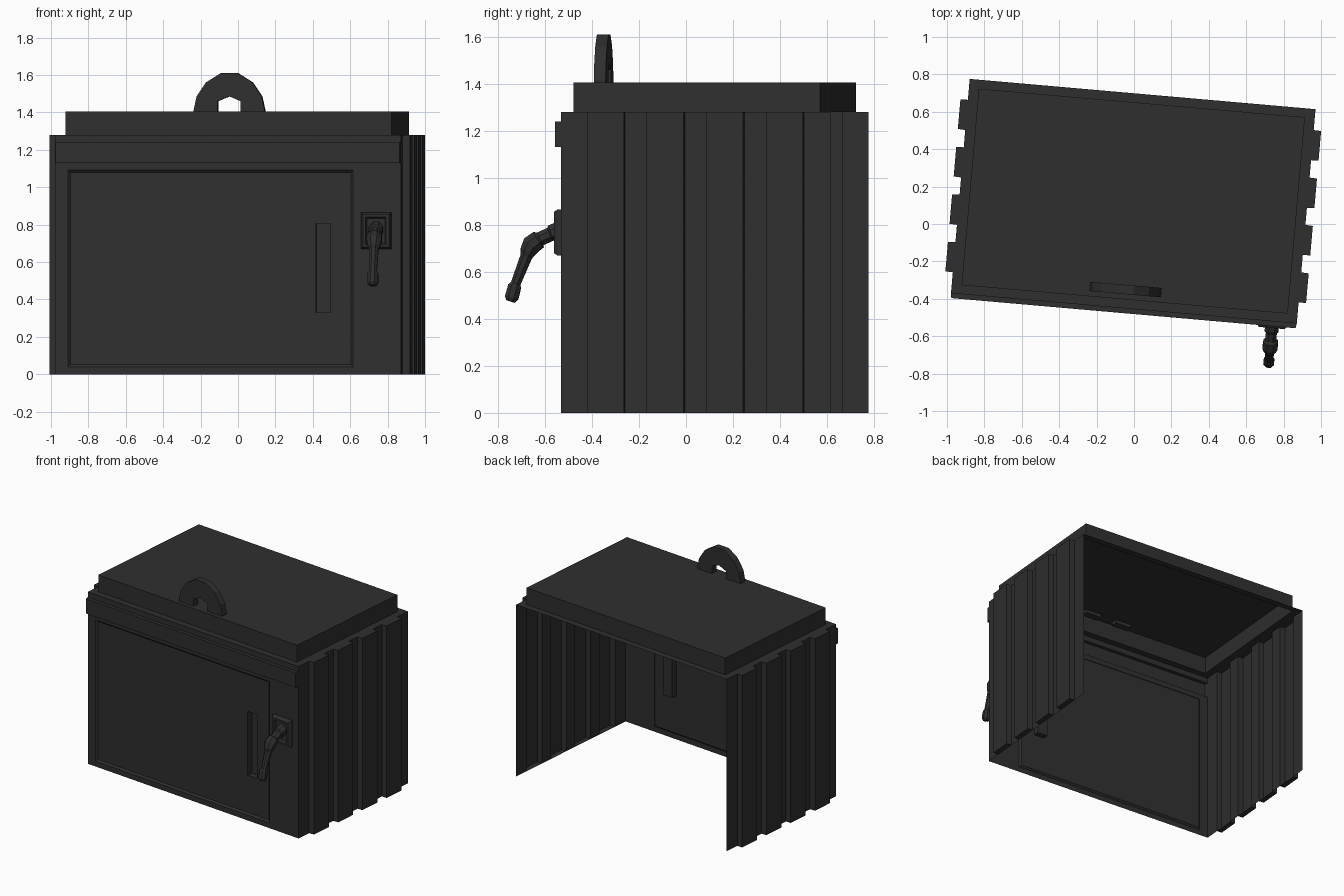
import bpy, bmesh, math
from mathutils import Vector, Matrix

if "Cube" in bpy.data.objects:
    bpy.data.objects.remove(bpy.data.objects["Cube"])

# the whole box is turned five degrees about z
PLACE = Matrix.Translation((-0.004, 0.122, 0)) @ Matrix.Rotation(math.radians(-5), 4, 'Z')
HW, HD, H = 0.928, 0.575, 1.28      # half width, half depth, wall height
mat = bpy.data.materials.new("charcoal")
mat.diffuse_color = (0.028, 0.028, 0.028, 1)
mat.use_nodes = True
mat.node_tree.nodes["Principled BSDF"].inputs["Base Color"].default_value = mat.diffuse_color


def finish(name, bm, smooth=False):
    bmesh.ops.remove_doubles(bm, verts=bm.verts, dist=1e-5)
    bmesh.ops.recalc_face_normals(bm, faces=bm.faces)
    mid = Vector((0, 0, 0.6))
    if any(e.is_boundary for e in bm.edges):
        # open sheets face away from the middle of the box
        s = sum(f.normal.dot(f.calc_center_median() - mid) * f.calc_area() for f in bm.faces)
        if s < 0:
            bmesh.ops.reverse_faces(bm, faces=bm.faces)
    me = bpy.data.meshes.new(name)
    bm.to_mesh(me)
    bm.free()
    me.materials.append(mat)
    ob = bpy.data.objects.new(name, me)
    bpy.context.collection.objects.link(ob)
    ob.matrix_world = PLACE
    return ob


def nested(name, rects, to3d):
    """Skin nested rectangles (a0, a1, b0, b1, depth) and close the last one."""
    bm = bmesh.new()
    prev = None
    for a0, a1, b0, b1, d in rects:
        ring = [bm.verts.new(to3d(a, b, d)) for a, b in ((a0, b0), (a1, b0), (a1, b1), (a0, b1))]
        if prev:
            for i in range(4):
                j = (i + 1) % 4
                bm.faces.new((prev[i], prev[j], ring[j], ring[i]))
        prev = ring
    bm.faces.new(prev)
    return finish(name, bm)


def on_front(a, b, d):
    return (a, -HD - d, b)


def on_top(a, b, d):
    return (a, b, d)


# front wall with recessed door and finger slot
nested("front_wall_and_door", [
    (-HW, HW, 0, 1.11, 0),
    (-0.859, 0.672, 0.04, 1.092, 0),
    (-0.847, 0.660, 0.052, 1.08, -0.012),
    (0.471, 0.551, 0.33, 0.805, -0.012),
    (0.471, 0.551, 0.33, 0.805, -0.055)], on_front)

# protruding band above the door
nested("front_band", [
    (-HW, HW, 1.11, H, 0),
    (-HW, HW, 1.13, 1.24, 0),
    (-HW + 0.004, HW - 0.004, 1.13, 1.24, 0.026)], on_front)

# lid with flange, open underneath
nested("lid", [
    (-HW, HW, -HD, HD, H),
    (-0.875, 0.875, -0.527, 0.527, H),
    (-0.875, 0.875, -0.527, 0.527, 1.405)], on_top)

# corrugated side walls, ribs closed at both ends
RIB = 0.968
for side, name in ((-1, "left_wall"), (1, "right_wall")):
    bm = bmesh.new()
    profile = [(HW, -HD)]
    for c in (-0.382, -0.127, 0.127, 0.382):
        rib = [(HW, c - 0.081), (RIB, c - 0.079), (RIB, c + 0.079), (HW, c + 0.081)]
        profile += rib
        for z in (0, H):
            bm.faces.new([bm.verts.new((side * x, y, z)) for x, y in rib])
    profile.append((HW, HD))
    for (x0, y0), (x1, y1) in zip(profile, profile[1:]):
        bm.faces.new([bm.verts.new((side * x, y, z)) for x, y, z in
                      ((x0, y0, 0), (x1, y1, 0), (x1, y1, H), (x0, y0, H))])
    finish(name, bm)

# lifting ring on the lid
outer = [(0.19, 1.38), (0.19, 1.415), (0.175, 1.485), (0.125, 1.56), (0.045, 1.61)]
inner = [(0.062, 1.38), (0.062, 1.46), (0.0, 1.486)]
half_out = outer + [(-x, z) for x, z in reversed(outer)]
half_in = [(-x, z) for x, z in inner] + [(x, z) for x, z in reversed(inner[:-1])]
bm = bmesh.new()
face = bm.faces.new([bm.verts.new((x, -0.499, z)) for x, z in half_out + half_in])
ext = bmesh.ops.extrude_face_region(bm, geom=[face])
bmesh.ops.translate(bm, vec=(0, 0.05, 0),
                    verts=[g for g in ext["geom"] if isinstance(g, bmesh.types.BMVert)])
bm.normal_update()
bmesh.ops.triangulate(bm, faces=[f for f in bm.faces if len(f.verts) > 4])
finish("lifting_ring", bm)

# lock plate with a recessed centre
nested("lock_plate", [
    (0.717, 0.877, 0.67, 0.865, 0),
    (0.717, 0.877, 0.67, 0.865, 0.02),
    (0.727, 0.867, 0.68, 0.855, 0.036),
    (0.741, 0.853, 0.694, 0.841, 0.036),
    (0.749, 0.845, 0.702, 0.833, 0.02)], on_front)


# door handle: rings swept along a bent path of (y, z, radius)
path = [(-0.575, 0.785, 0.040), (-0.625, 0.763, 0.040), (-0.632, 0.76, 0.032),
        (-0.675, 0.74, 0.032), (-0.682, 0.737, 0.042), (-0.712, 0.715, 0.044),
        (-0.728, 0.685, 0.036), (-0.735, 0.665, 0.027), (-0.78, 0.55, 0.022),
        (-0.784, 0.54, 0.030), (-0.797, 0.49, 0.031), (-0.802, 0.474, 0.020)]
bm = bmesh.new()
rings = []
SIDES = 8
for i, (y, z, r) in enumerate(path):
    a, b = path[max(i - 1, 0)], path[min(i + 1, len(path) - 1)]
    t = Vector((0, b[0] - a[0], b[1] - a[1])).normalized()
    n = t.cross(Vector((1, 0, 0)))
    ring = []
    for k in range(SIDES):
        w = 2 * math.pi * (k + 0.5) / SIDES
        ring.append(bm.verts.new(Vector((0.797, y, z)) + r * (math.cos(w) * Vector((1, 0, 0)) + math.sin(w) * n)))
    rings.append(ring)
for p, q in zip(rings, rings[1:]):
    for k in range(SIDES):
        j = (k + 1) % SIDES
        bm.faces.new((p[k], p[j], q[j], q[k]))
bm.faces.new(rings[0])
bm.faces.new(rings[-1])
finish("door_handle", bm)
